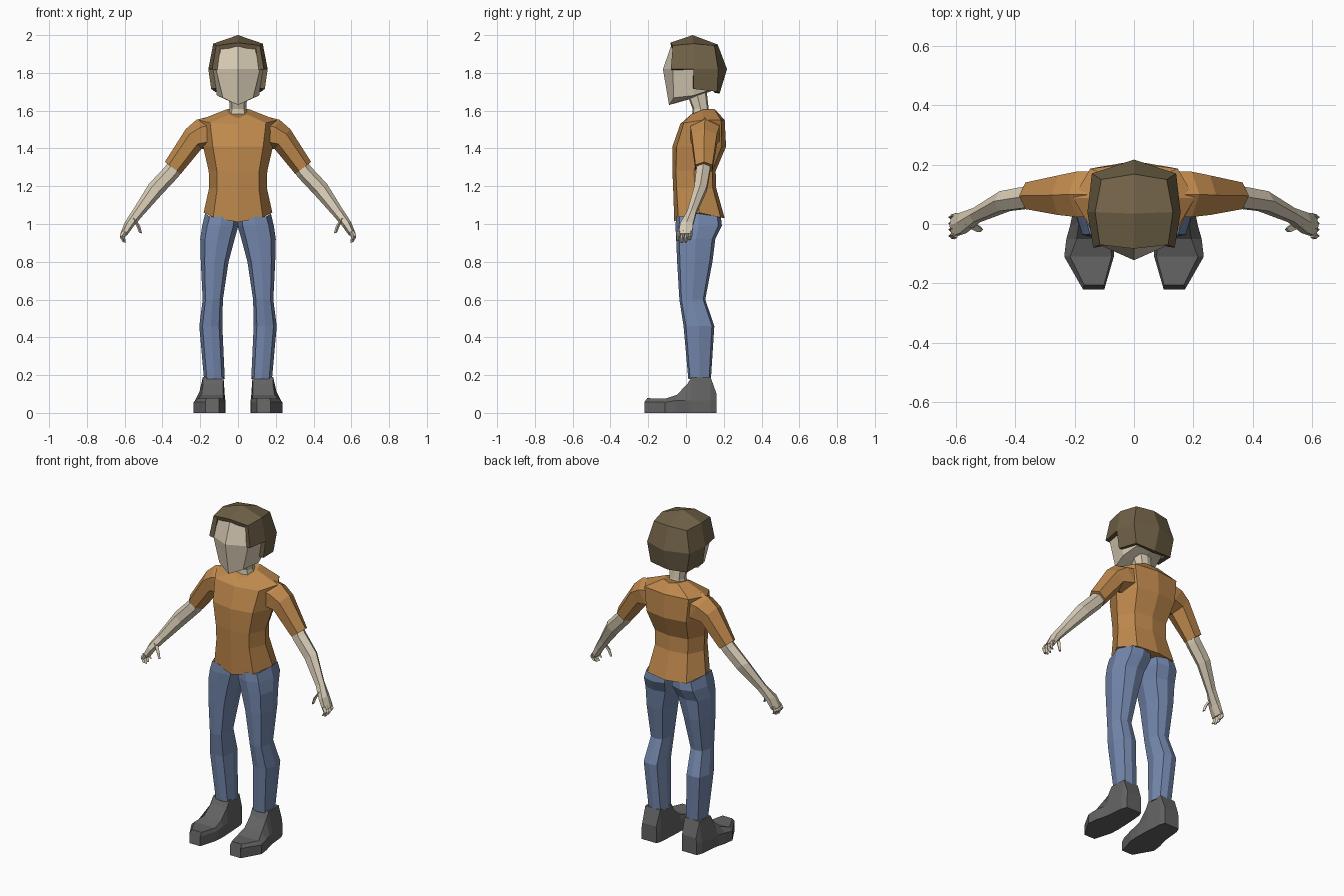
import bpy, bmesh, math
from mathutils import Vector


def material(name, rgb):
    m = bpy.data.materials.new(name)
    m.diffuse_color = (*rgb, 1)
    return m


SHIRT = material("orange_cloth", (0.53, 0.255, 0.075))
DENIM = material("blue_denim", (0.175, 0.245, 0.42))
SKIN = material("pale_skin", (0.68, 0.60, 0.46))
HAIR = material("brown_hair", (0.165, 0.122, 0.064))
SHOE = material("grey_leather", (0.125, 0.125, 0.125))


def make(name, verts, faces, mat, mirror=False, thick=0):
    """Flat shaded mesh object, optionally mirrored in x and given thickness."""
    bm = bmesh.new()
    vs = [bm.verts.new(v) for v in verts]
    for f in faces:
        bm.faces.new([vs[i] for i in f])
    bmesh.ops.recalc_face_normals(bm, faces=bm.faces)
    top = max(bm.faces, key=lambda f: f.calc_center_median().z)
    if thick and top.normal.z < 0:
        bmesh.ops.reverse_faces(bm, faces=bm.faces)
    me = bpy.data.meshes.new(name)
    bm.to_mesh(me)
    bm.free()
    me.materials.append(mat)
    ob = bpy.data.objects.new(name, me)
    bpy.context.collection.objects.link(ob)
    if mirror:
        m = ob.modifiers.new("mirror", 'MIRROR')
        m.merge_threshold = 0.0005
    if thick:
        s = ob.modifiers.new("thickness", 'SOLIDIFY')
        s.thickness = thick
        s.offset = -1
    return ob


def loft(name, rings, mat, mirror=False):
    """Skin equal-sized rings and close both ends."""
    n = len(rings[0])
    verts = [p for r in rings for p in r]
    faces = [(k * n + i, k * n + (i + 1) % n, (k + 1) * n + (i + 1) % n, (k + 1) * n + i)
             for k in range(len(rings) - 1) for i in range(n)]
    faces += [tuple(range(n)), tuple(range(len(verts) - n, len(verts)))]
    return make(name, verts, faces, mat, mirror)


def oval(x0, x1, y0, y1, z, c=0.72, zs=None):
    """Eight-point level ring; zs = heights at front, front corner, side, back corner, back."""
    cx, cy, rx, ry = (x0 + x1) / 2, (y0 + y1) / 2, (x1 - x0) / 2, (y1 - y0) / 2
    a, b, s, d, e = zs or [z] * 5
    pts = [(0, -1, a), (c, -.84, b), (1, 0, s), (c, .84, d),
           (0, 1, e), (-c, .84, d), (-1, 0, s), (-c, -.84, b)]
    return [(cx + rx * px, cy + ry * py, h) for px, py, h in pts]


def limb_ring(c, u, ry, n=6):
    """Ring across a limb: u is the half-width in x/z, ry the half-width in y."""
    out = []
    for i in range(n):
        a = 2 * math.pi * i / n
        out.append((c[0] + u[0] * math.cos(a), c[1] + ry * math.sin(a) * 1.1,
                    c[2] + u[1] * math.cos(a)))
    return out


# Shirt body with dipped hem and sloping neckline
loft("shirt_body", [
    oval(-.182, .182, -.062, .205, 0, zs=(1.01, 1.035, 1.06, 1.035, 1.03)),
    oval(-.153, .153, -.068, .16, 1.19),
    oval(-.155, .155, -.072, .157, 1.28),
    oval(-.185, .185, -.072, .212, 1.41),
    oval(-.205, .205, -.03, .205, 0, zs=(1.53, 1.535, 1.55, 1.55, 1.55)),
    oval(-.065, .065, .015, .16, 0, zs=(1.56, 1.58, 1.605, 1.61, 1.6)),
], SHIRT)

# Sleeves
loft("sleeves", [
    limb_ring((.11, .1, 1.485), (.035, .085), .08),
    limb_ring((.17, .1, 1.475), (.05, .077), .08),
    limb_ring((.235, .097, 1.45), (.042, .052), .07),
    limb_ring((.345, .095, 1.297), (.042, .032), .047),
], SHIRT, True)

# Forearms and palms
loft("arms", [
    limb_ring((.32, .095, 1.32), (.035, .025), .036),
    limb_ring((.352, .09, 1.275), (.037, .025), .038),
    limb_ring((.435, .077, 1.187), (.036, .026), .035),
    limb_ring((.53, .03, 1.06), (.024, .018), .025),
    limb_ring((.575, .004, 1.0), (.022, .013), .036),
    limb_ring((.605, -.004, .945), (.017, .006), .039),
], SKIN, True)

# Fingers and thumbs
for i in range(4):
    y = -.036 + .021 * i
    drop = (.012, 0, .002, .014)[i]
    loft("finger_%d" % (i + 1), [
        limb_ring((.600, y, .96), (.013, .005), .009, 4),
        limb_ring((.614, y - .004, .928 + drop / 2), (.012, .004), .009, 4),
        limb_ring((.603, y - .008, .902 + drop), (.009, .003), .007, 4),
    ], SKIN, True)
loft("thumbs", [
    limb_ring((.552, .0, 1.03), (.016, .012), .014, 4),
    limb_ring((.528, -.014, .99), (.012, .005), .012, 4),
    limb_ring((.516, -.018, .952), (.008, .002), .008, 4),
], SKIN, True)

# Trouser legs, meeting at the middle to form the seat
loft("trousers", [
    oval(-.002, .174, -.052, .185, 1.055, zs=(1.04, 1.04, 1.055, 1.04, 1.035)),
    oval(-.002, .19, -.056, .19, .99),
    oval(.018, .2, -.052, .155, .92),
    oval(.05, .197, -.047, .14, .8),
    oval(.08, .187, -.035, .102, .6),
    oval(.083, .205, -.013, .15, .46),
    oval(.07, .18, .012, .132, .18),
], DENIM, True)


# Shoes, skinned from toe to heel
def shoe_ring(y, x0, x1, z, inset, yt=0):
    m = min(.065, z * .75)
    return [(x0, y, 0), (x1, y, 0), (x1, y, m), (x1 - inset, y + yt, z),
            (x0 + inset * .4, y + yt, z), (x0, y, m)]


loft("shoes", [
    shoe_ring(-.22, .10, .172, .078, .004, .015),
    shoe_ring(-.11, .068, .235, .075, .02),
    shoe_ring(-.05, .065, .228, .095, .035),
    shoe_ring(-.005, .067, .215, .15, .03, .01),
    shoe_ring(.03, .068, .208, .19, .022),
    shoe_ring(.13, .075, .198, .19, .016),
    shoe_ring(.162, .085, .185, .10, .005),
], SHOE, True)

# Neck
loft("neck", [oval(-.055, .055, .03, .14, 1.55),
              oval(-.044, .044, .035, .12, 1.61),
              oval(-.05, .05, .0, .11, 1.70)], SKIN)

# Head, right half: each level runs front centre to back centre
head = [
    (0, -.09, 1.63), (.08, -.065, 1.668), (.112, .04, 1.68), (.09, .13, 1.71), (0, .15, 1.71),
    (0, -.122, 1.82), (.117, -.07, 1.82), (.132, .04, 1.82), (.115, .14, 1.82), (0, .18, 1.82),
    (0, -.08, 1.94), (.09, -.058, 1.93), (.10, .04, 1.93), (.08, .12, 1.92), (0, .135, 1.93),
    (0, .035, 1.665), (0, .035, 1.96)]
sides = [(k + i, k + i + 1, k + i + 6, k + i + 5) for k in (0, 5) for i in range(4)]
crown = [(10, 11, 12, 16), (12, 13, 14, 16)]
make("head", head, sides + crown + [(0, 1, 2, 15), (2, 3, 4, 15)], SKIN, True)

# Hair shell: open at the face, stepped in front of the ears
hair = [
    (.142, .04, 1.715), (.122, .165, 1.70), (0, .178, 1.69),
    (.137, -.08, 1.82), (.157, .04, 1.82), (.142, .17, 1.82), (0, .217, 1.82),
    (0, -.083, 1.96), (.115, -.07, 1.945), (.131, .04, 1.955), (.11, .15, 1.945), (0, .168, 1.95),
    (0, .035, 2.0)]
make("hair", hair, [
    (0, 1, 5, 4), (1, 2, 6, 5),
    (3, 4, 9, 8), (4, 5, 10, 9), (5, 6, 11, 10),
    (7, 8, 9, 12), (9, 10, 11, 12)], HAIR, True, 0.028)
